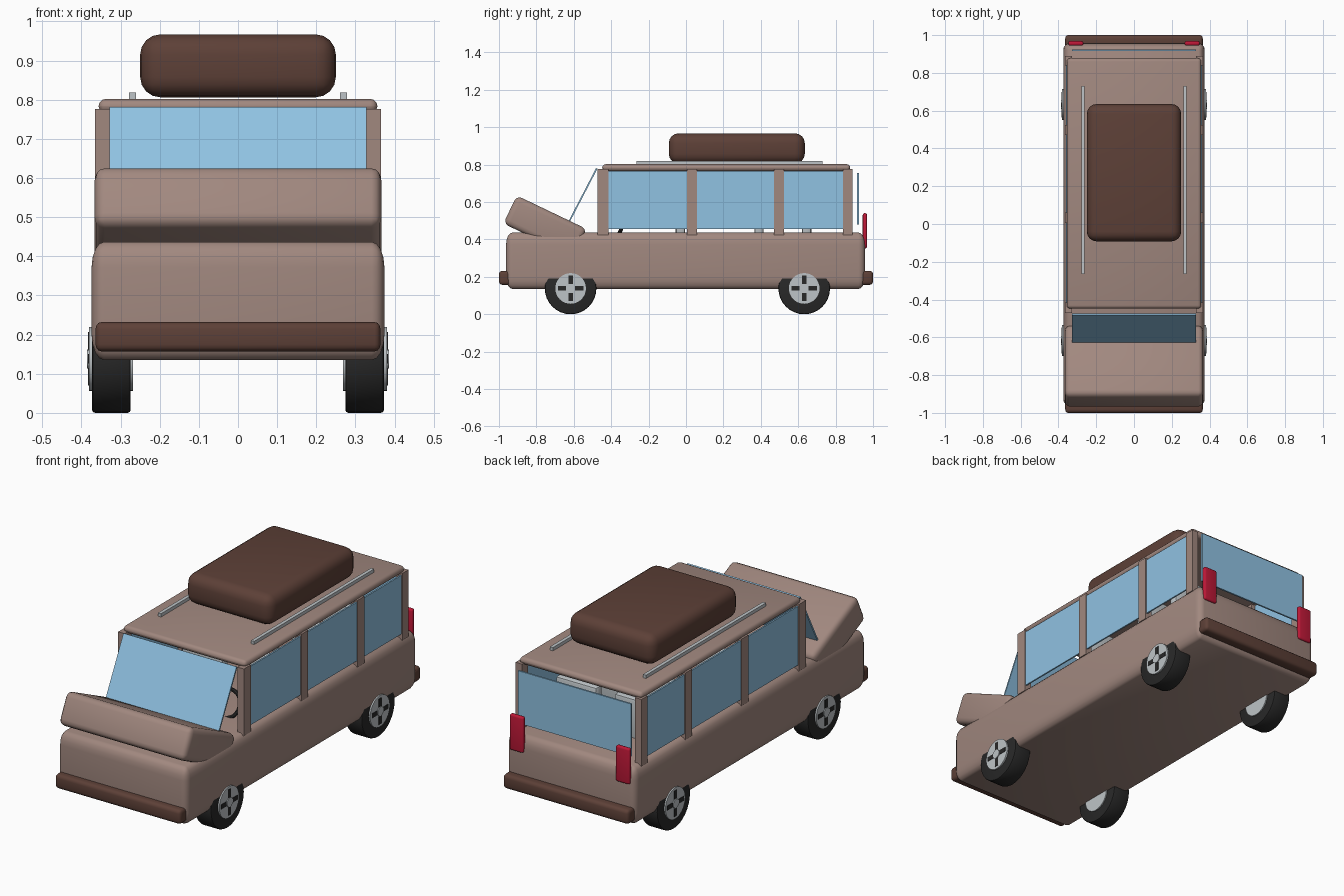
import bpy, bmesh, math
from mathutils import Matrix, Vector

if "Cube" in bpy.data.objects:
    bpy.data.objects.remove(bpy.data.objects["Cube"])


def material(name, r, g, b):
    m = bpy.data.materials.new(name)
    lin = [((c / 255 + 0.055) / 1.055) ** 2.4 for c in (r, g, b)]
    m.diffuse_color = (*lin, 1)
    m.use_nodes = True
    m.node_tree.nodes["Principled BSDF"].inputs["Base Color"].default_value = m.diffuse_color
    return m


PAINT = material("taupe_paint", 161, 136, 127)
BROWN = material("dark_brown", 93, 64, 55)
GLASS = material("blue_glass", 144, 194, 226)
RED = material("red_lamp", 190, 24, 55)
RUBBER = material("black_rubber", 40, 40, 40)
SILVER = material("silver", 190, 196, 199)


def finish(name, bm, mat, smooth=True):
    mesh = bpy.data.meshes.new(name)
    bmesh.ops.recalc_face_normals(bm, faces=bm.faces)
    bm.to_mesh(mesh)
    bm.free()
    mesh.materials.append(mat)
    ob = bpy.data.objects.new(name, mesh)
    bpy.context.collection.objects.link(ob)
    if smooth:
        bpy.ops.object.select_all(action='DESELECT')
        ob.select_set(True)
        bpy.context.view_layer.objects.active = ob
        bpy.ops.object.shade_smooth_by_angle(angle=math.radians(35))
    return ob


def box(name, lo, hi, mat, r=None, segments=3, tilt=0):
    """Box between two corners; r gives the edge radius along each axis."""
    lo, hi = Vector(lo), Vector(hi)
    size, centre = hi - lo, (lo + hi) / 2
    r = Vector(r) if r else None
    bm = bmesh.new()
    bmesh.ops.create_cube(bm, size=1)
    if r:
        bmesh.ops.scale(bm, verts=bm.verts,
                        vec=[s / k for s, k in zip(size, r)])
        bmesh.ops.bevel(bm, geom=bm.edges[:], offset=1, segments=segments,
                        profile=0.5, affect='EDGES', clamp_overlap=True)
        bmesh.ops.scale(bm, verts=bm.verts, vec=r)
    else:
        bmesh.ops.scale(bm, verts=bm.verts, vec=size)
    bm.transform(Matrix.Translation(centre) @ Matrix.Rotation(tilt, 4, 'X'))
    return finish(name, bm, mat, smooth=r is not None)


def disc(name, x0, x1, y, z, radius, mat, bevel=0, sides=32):
    """Cylinder lying along x."""
    bm = bmesh.new()
    bmesh.ops.create_cone(bm, cap_ends=True, segments=sides, radius1=radius,
                          radius2=radius, depth=abs(x1 - x0))
    if bevel:
        rims = [e for e in bm.edges if abs(e.verts[0].co.z - e.verts[1].co.z) < 1e-5]
        bmesh.ops.bevel(bm, geom=rims, offset=bevel, segments=2,
                        profile=0.5, affect='EDGES')
    bm.transform(Matrix.Translation(((x0 + x1) / 2, y, z))
                 @ Matrix.Rotation(math.pi / 2, 4, 'Y'))
    return finish(name, bm, mat)


# Lower body, raised hood and roof
box("body", (-.374, -.962, .135), (.374, .957, .437), PAINT, (.032, .035, .065), 4)
box("hood", (-.366, -.961, .387), (.366, -.545, .553), PAINT, (.025, .03, .03), 3,
    tilt=math.radians(-25.6))
box("roof", (-.356, -.448, .765), (.356, .878, .802), PAINT, (.018, .018, .018), 3)

# Bumpers
box("front_bumper", (-.364, -1, .157), (.364, -.932, .232), BROWN, (.015, .018, .018))
box("rear_bumper", (-.364, .93, .157), (.364, 1, .232), BROWN, (.015, .018, .018))

# Windscreen, leaning back from the hood to the roof
top, bottom = Vector((0, -.477, .78)), Vector((0, -.625, .495))
mid, span = (top + bottom) / 2, (top - bottom)
box("windscreen", (-.328, mid.y - .004, mid.z - span.length / 2),
    (.328, mid.y + .004, mid.z + span.length / 2), GLASS,
    tilt=-math.atan2(span.y, span.z))
box("rear_window", (-.328, .915, .48), (.328, .924, .755), GLASS)

# Pillars, side windows, lamps and roof rails on both sides
pillars = [(-.472, -.415), (.005, .06), (.47, .525), (.84, .89)]
for side, s in (("left", -1), ("right", 1)):
    def pair_box(name, xa, xb, y0, y1, z0, z1, mat, r=None):
        x = sorted((s * xa, s * xb))
        return box(f"{side}_{name}", (x[0], y0, z0), (x[1], y1, z1), mat, r)

    for i, (y0, y1) in enumerate(pillars):
        pair_box(f"pillar_{i + 1}", .327, .365, y0, y1, .425, .776, PAINT)
    for i in range(3):
        pair_box(f"window_{i + 1}", .352, .36, pillars[i][1] - .01,
                 pillars[i + 1][0] + .01, .457, .765, GLASS)
    pair_box("tail_lamp", .268, .348, .945, .968, .352, .54, RED, (.01, .008, .01))
    pair_box("roof_rail", .261, .279, -.265, .73, .795, .819, SILVER)

    # Wheels: tyre, hub, cap and four dark slots
    for end, y in (("front", -.617), ("rear", .632)):
        name, z = f"{side}_{end}", .138
        disc(name + "_tyre", s * .274, s * .373, y, z, .138, RUBBER, .008)
        disc(name + "_hub", s * .268, s * .381, y, z, .082, SILVER)
        disc(name + "_cap", s * .372, s * .386, y, z, .024, SILVER, sides=16)
        for k in range(4):
            a = k * math.pi / 2
            cy, cz = y + .046 * math.cos(a), z + .046 * math.sin(a)
            hy, hz = (.022, .012) if k % 2 == 0 else (.012, .022)
            pair_box(f"{end}_slot_{k + 1}", .377, .383, cy - hy, cy + hy,
                     cz - hz, cz + hz, RUBBER)

# Seat rows: the backs rise out of the body
for i, y in enumerate((-.03, .39, .645)):
    for s in (-1, 1):
        box(f"seat_back_{i + 1}", (s * .17 - .12, y - .025, .38),
            (s * .17 + .12, y + .025, .64), SILVER, (.015, .012, .015), 2)

# Steering wheel
bpy.ops.mesh.primitive_torus_add(major_radius=.07, minor_radius=.01,
                                 major_segments=24, minor_segments=8,
                                 location=(.17, -.33, .49),
                                 rotation=(math.radians(65), 0, 0))
wheel = bpy.context.object
wheel.name = "steering_wheel"
wheel.data.materials.append(RUBBER)
bpy.ops.object.shade_smooth_by_angle()

# Rounded luggage box on the roof
box("luggage_box", (-.25, -.092, .806), (.25, .635, .967), BROWN, (.052, .052, .052), 4)
